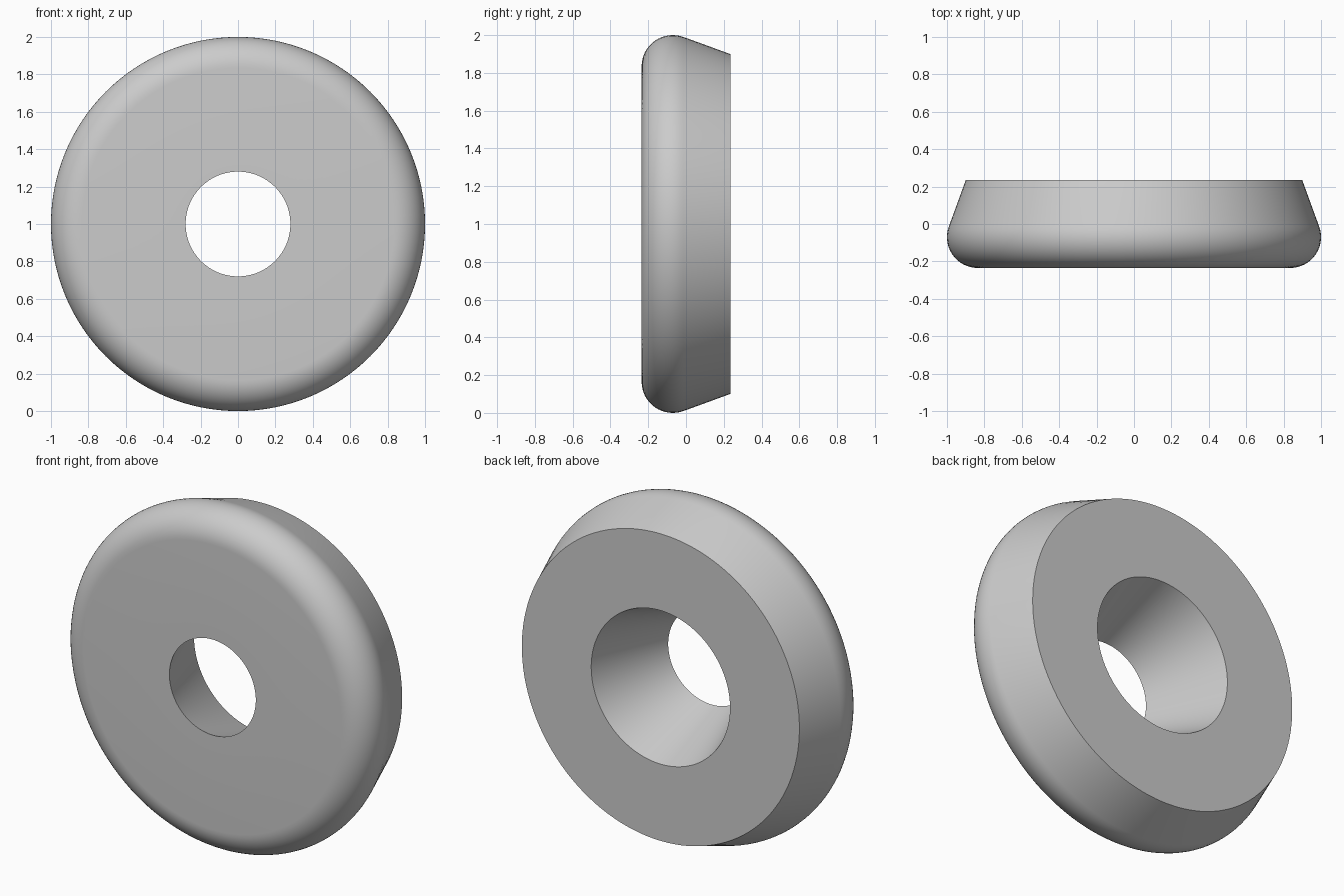
import bpy, bmesh, math
from mathutils import Matrix, Vector

if "Cube" in bpy.data.objects:
    bpy.data.objects.remove(bpy.data.objects["Cube"])

SEGMENTS = 128
HALF = 0.235            # half thickness
FILLET = 0.165          # rounded front rim
TAPER = math.radians(20)

grey = bpy.data.materials.new("light grey")
grey.diffuse_color = (0.6, 0.6, 0.6, 1)
grey.use_nodes = True
grey.node_tree.nodes["Principled BSDF"].inputs["Base Color"].default_value = grey.diffuse_color

# Cross-section as (radius, y): hole front, rounded rim, tapered side, hole back
profile = [(0.28, -HALF)]
cr, cy = 1 - FILLET, -HALF + FILLET
STEPS = 16
for i in range(STEPS + 1):
    a = -math.pi / 2 + (math.pi / 2 + TAPER) * i / STEPS
    profile.append((cr + FILLET * math.cos(a), cy + FILLET * math.sin(a)))
r, y = profile[-1]
profile.append((r - (HALF - y) * math.tan(TAPER), HALF))
profile.append((0.45, HALF))

# Washer ring: spin the closed section around the y axis
bm = bmesh.new()
rings = []
for s in range(SEGMENTS):
    rot = Matrix.Rotation(2 * math.pi * s / SEGMENTS, 3, 'Y')
    rings.append([bm.verts.new(rot @ Vector((r, y, 0)) + Vector((0, 0, 1)))
                  for r, y in profile])
n = len(profile)
for s in range(SEGMENTS):
    a, b = rings[s], rings[(s + 1) % SEGMENTS]
    for i in range(n):
        j = (i + 1) % n
        bm.faces.new((a[i], a[j], b[j], b[i]))
bmesh.ops.recalc_face_normals(bm, faces=bm.faces)

mesh = bpy.data.meshes.new("tapered_washer")
bm.to_mesh(mesh)
bm.free()
mesh.materials.append(grey)
washer = bpy.data.objects.new("tapered_washer", mesh)
bpy.context.collection.objects.link(washer)

# Smooth the curved sides, keep the hole and back rims sharp
bpy.context.view_layer.objects.active = washer
washer.select_set(True)
bpy.ops.object.shade_smooth_by_angle(angle=math.radians(30))
